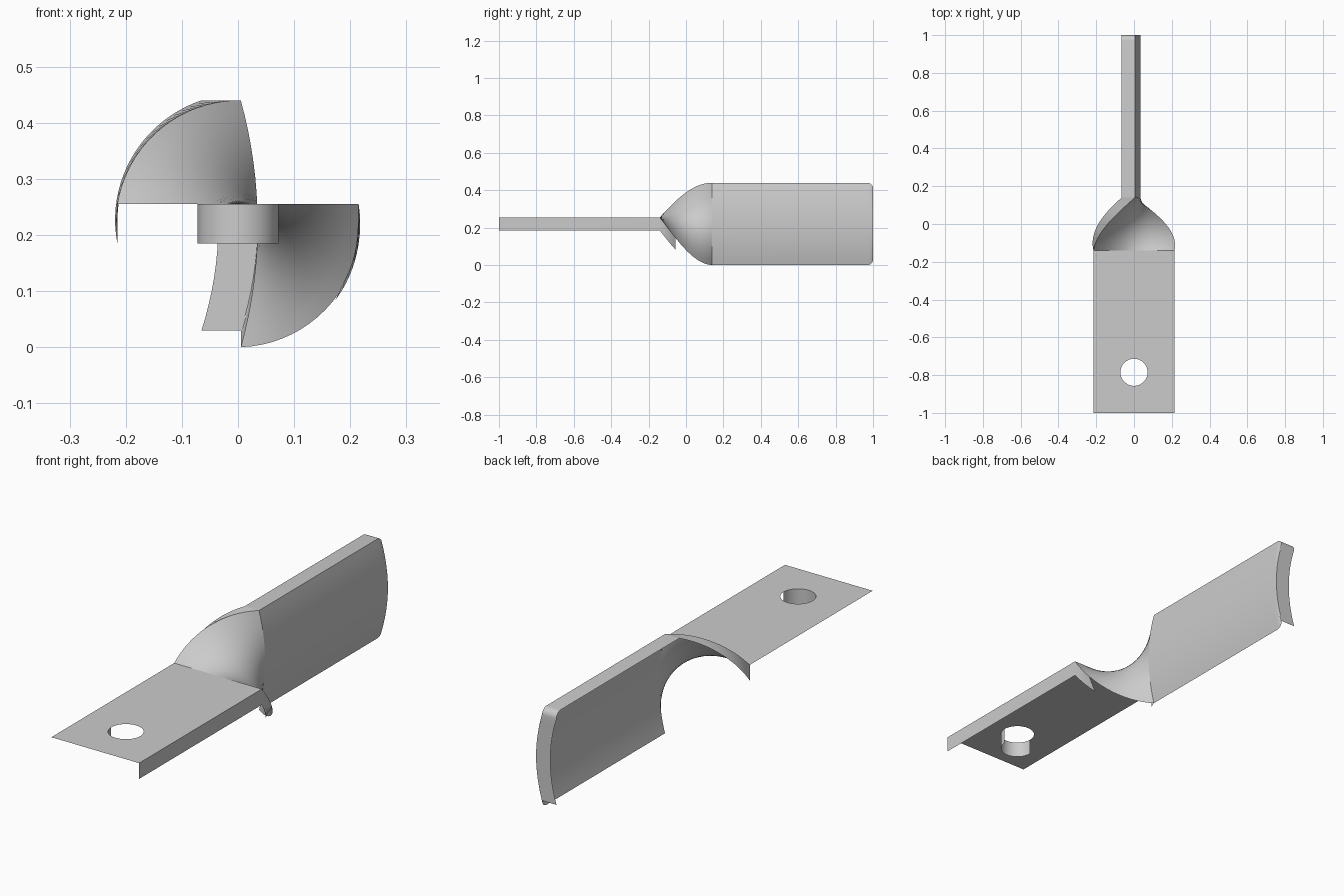
import bpy, bmesh, math

if "Cube" in bpy.data.objects:
    bpy.data.objects.remove(bpy.data.objects["Cube"])

T, ZC, Y0, Y1 = 0.07, 0.22, -0.14, 0.14   # thickness, axis height, twist start/end
HOLE_Y, HOLE_R = -0.785, 0.072


def blend(y):
    return min(1, max(0, (y - Y0) / (Y1 - Y0)))


def half_width(y):
    r = 0.03                               # rounded corners at the far end
    w = 0.215 + 0.005 * blend(y)
    d = max(0, y - (1 - r))
    return w - (r - math.sqrt(max(0, r * r - d * d)))


def point(s, y, depth=0):
    """s runs -1..1 across the strap; depth 0 is the outer face, 1 the back."""
    b = blend(y)
    a = b * math.pi / 2
    u = s * half_width(y)
    v = T / 2 - 0.03 * b * s * s - T * depth
    return (u * math.cos(a) + v * math.sin(a), y,
            ZC - u * math.sin(a) + v * math.cos(a))


def make(name, rows=None, polys=None):
    bm = bmesh.new()
    if rows:
        grid = [[bm.verts.new(p) for p in r] for r in rows]
        for r, q in zip(grid, grid[1:]):
            for i in range(len(r) - 1):
                bm.faces.new((r[i], r[i + 1], q[i + 1], q[i]))
    for poly in polys or []:
        bm.faces.new([bm.verts.new(p) for p in poly])
    bmesh.ops.remove_doubles(bm, verts=bm.verts, dist=1e-5)
    bmesh.ops.recalc_face_normals(bm, faces=bm.faces)
    me = bpy.data.meshes.new(name)
    bm.to_mesh(me)
    bm.free()
    ob = bpy.data.objects.new(name, me)
    bpy.context.collection.objects.link(ob)
    bpy.context.view_layer.objects.active = ob
    ob.select_set(True)
    bpy.ops.object.shade_smooth_by_angle(angle=math.radians(30))
    ob.select_set(False)
    return ob


def span(a, b, n):
    return [a + (b - a) * i / n for i in range(n + 1)]


across = span(-1, 1, 16)
twist = span(Y0, Y1, 20)
corner = [0.97 + 0.03 * math.sin(t) for t in span(0, math.pi / 2, 6)]
ztop = ZC + T / 2

# flat tab with a round hole: two halves around the hole
halves = []
for sx in (-1, 1):
    arc = [(sx * HOLE_R * math.cos(t), HOLE_Y + HOLE_R * math.sin(t), ztop)
           for t in span(math.pi / 2, -math.pi / 2, 16)]
    halves.append([(0, -1, ztop), (sx * 0.215, -1, ztop),
                   (sx * 0.215, Y0, ztop), (0, Y0, ztop)] + arc)
make("flat_tab", polys=halves)
bpy.data.objects["flat_tab"].data.flip_normals() if \
    bpy.data.objects["flat_tab"].data.polygons[0].normal.z < 0 else None

# front half of the hole wall
make("hole_wall", rows=[[(HOLE_R * math.cos(t), HOLE_Y + HOLE_R * math.sin(t), z)
                         for t in span(math.pi, 2 * math.pi, 16)]
                        for z in (ztop, ztop - T)])

# folded side of the tab, running a little way into the twist
make("tab_side", rows=[[point(1, y, d) for d in (0, 1)]
                       for y in [-1] + twist[:7]])

# quarter-turn twist
make("twist_face", rows=[[point(s, y) for s in across] for y in twist])
make("twist_edge", rows=[[point(-1, y, d) for d in (0, 1)] for y in twist])

# upright blade with a bowed face, top edge and end cap
make("blade_face", rows=[[point(s, y) for s in across] for y in [Y1] + corner])
rim = [(-1, y) for y in [Y1] + corner] + [(s, 1) for s in across[1:]]
make("blade_rim", rows=[[point(s, y, d) for d in (0, 1)] for s, y in rim])
